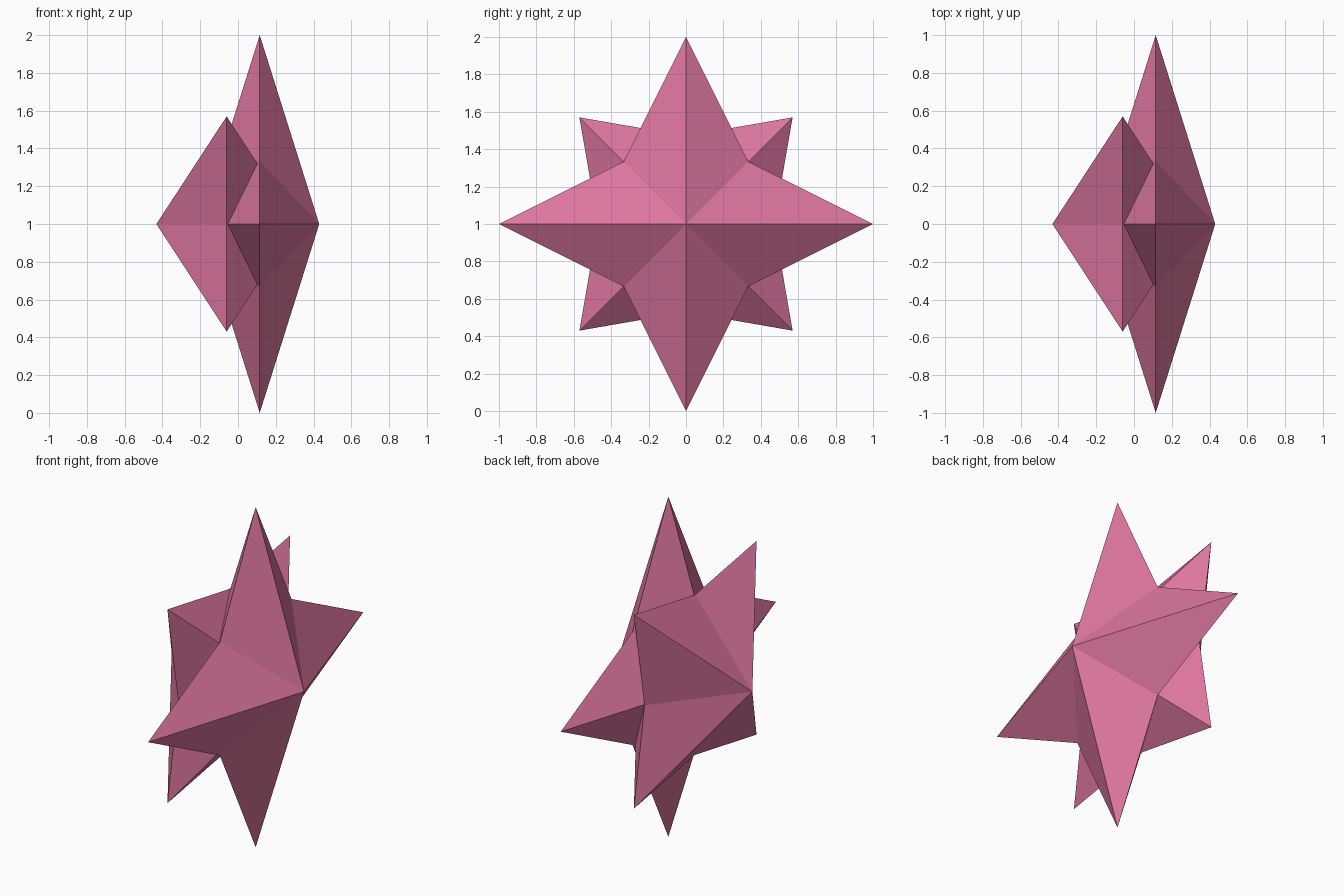
import bpy, bmesh
from math import sin, cos, pi

if "Cube" in bpy.data.objects:
    bpy.data.objects.remove(bpy.data.objects["Cube"])

pink = bpy.data.materials.new("pink")
pink.diffuse_color = (0.72, 0.18, 0.35, 1)
pink.use_nodes = True
pink.node_tree.nodes["Principled BSDF"].inputs["Base Color"].default_value = pink.diffuse_color


def star(name, x, depth, outer, inner, turn):
    """Faceted four-pointed star in the YZ plane with an apex on each side."""
    bm = bmesh.new()
    rim = []
    for i in range(8):
        r = inner if i % 2 else outer
        a = turn + i * pi / 4
        rim.append(bm.verts.new((x, r * cos(a), 1 + r * sin(a))))
    for side in (1, -1):
        apex = bm.verts.new((x + side * depth, 0, 1))
        for i in range(8):
            bm.faces.new((apex, rim[i], rim[(i + 1) % 8]))
    bmesh.ops.recalc_face_normals(bm, faces=bm.faces)
    mesh = bpy.data.meshes.new(name)
    bm.to_mesh(mesh)
    bm.free()
    mesh.materials.append(pink)
    obj = bpy.data.objects.new(name, mesh)
    bpy.context.collection.objects.link(obj)
    return obj


# Large upright star, and smaller diagonal star set into its back
star("large_star", 0.115, 0.315, 1.0, 0.471, 0)
star("small_star", -0.06, 0.372, 0.806, 0.471, pi / 4)
